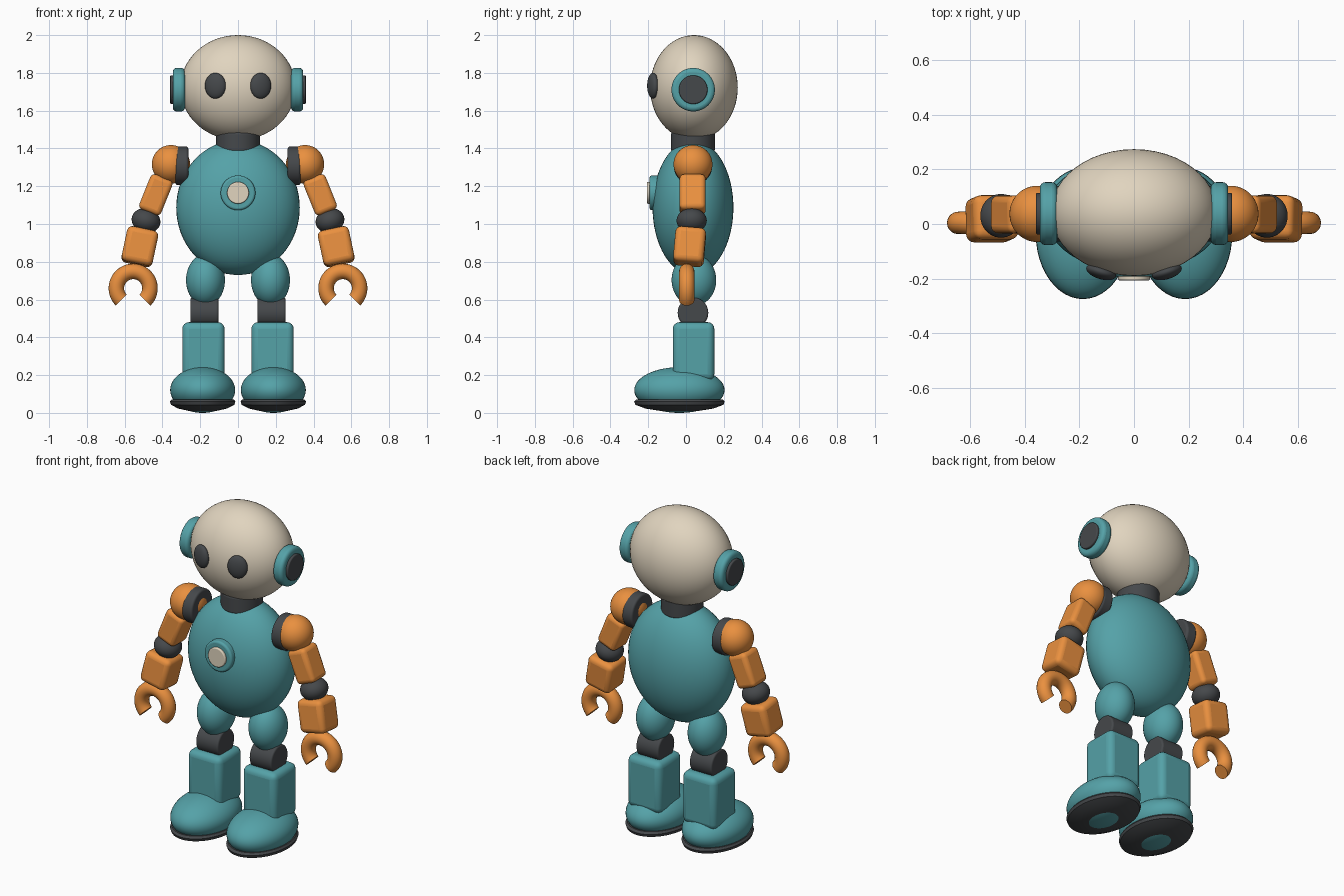
import bpy, bmesh
from math import sin, cos, pi, radians
from mathutils import Matrix

if "Cube" in bpy.data.objects:
    bpy.data.objects.remove(bpy.data.objects["Cube"])


def material(name, rgb):
    m = bpy.data.materials.new(name)
    m.diffuse_color = (*rgb, 1)
    m.use_nodes = True
    m.node_tree.nodes["Principled BSDF"].inputs["Base Color"].default_value = m.diffuse_color
    return m


CREAM = material("cream", (0.75, 0.66, 0.52))
TEAL = material("teal", (0.09, 0.36, 0.39))
ORANGE = material("orange", (0.82, 0.28, 0.05))
DARK = material("dark", (0.06, 0.065, 0.07))


def finish(bm, name, loc, mat, rot=(0, 0, 0), bevel=0, segments=4):
    bmesh.ops.recalc_face_normals(bm, faces=bm.faces)
    mesh = bpy.data.meshes.new(name)
    bm.to_mesh(mesh)
    bm.free()
    ob = bpy.data.objects.new(name, mesh)
    bpy.context.collection.objects.link(ob)
    ob.location, ob.rotation_euler = loc, [radians(a) for a in rot]
    mesh.materials.append(mat)
    bpy.ops.object.select_all(action='DESELECT')
    ob.select_set(True)
    bpy.context.view_layer.objects.active = ob
    bpy.ops.object.shade_smooth_by_angle(angle=radians(35))
    if bevel:
        b = ob.modifiers.new("rounding", 'BEVEL')
        b.width, b.segments, b.limit_method = bevel, segments, 'ANGLE'
    return ob


def ball(name, loc, radii, mat, rot=(0, 0, 0)):
    bm = bmesh.new()
    bmesh.ops.create_uvsphere(bm, u_segments=48, v_segments=32, radius=1,
                              matrix=Matrix.Diagonal((*radii, 1)))
    return finish(bm, name, loc, mat, rot)


def box(name, loc, size, mat, rot=(0, 0, 0), bevel=0.03):
    bm = bmesh.new()
    bmesh.ops.create_cube(bm, size=1, matrix=Matrix.Diagonal((*size, 1)))
    return finish(bm, name, loc, mat, rot, bevel)


def drum(name, loc, radius, depth, mat, rot=(0, 0, 0), bevel=0.01):
    bm = bmesh.new()
    bmesh.ops.create_cone(bm, cap_ends=True, segments=48, radius1=radius,
                          radius2=radius, depth=depth)
    return finish(bm, name, loc, mat, rot, bevel)


def sole(name, loc, rx, ry, profile, mat):
    # profile of (relative radius, z) turned around an ellipse
    bm = bmesh.new()
    n = 48
    rings = [[bm.verts.new((rx * r * cos(2 * pi * i / n), ry * r * sin(2 * pi * i / n), z))
              for i in range(n)] for r, z in profile]
    for a, b in zip(rings, rings[1:]):
        for i in range(n):
            bm.faces.new((a[i], a[(i + 1) % n], b[(i + 1) % n], b[i]))
    bm.faces.new(rings[0])
    bm.faces.new(rings[-1])
    return finish(bm, name, loc, mat)


def claw(name, loc, major, minor, mat):
    # three-quarter ring in the xz plane, open at the bottom
    bm = bmesh.new()
    n, k = 36, 20
    rings = []
    for i in range(n + 1):
        a = radians(-45 + 270 * i / n)
        ring = []
        for j in range(k):
            t = 2 * pi * j / k
            r = major + minor * cos(t)
            ring.append(bm.verts.new((r * cos(a), minor * sin(t), r * sin(a))))
        rings.append(ring)
    for a, b in zip(rings, rings[1:]):
        for j in range(k):
            bm.faces.new((a[j], a[(j + 1) % k], b[(j + 1) % k], b[j]))
    bm.faces.new(rings[0])
    bm.faces.new(rings[-1])
    return finish(bm, name, loc, mat)


# Head, neck and body
ball("head", (0, 0.042, 1.722), (0.305, 0.232, 0.278), CREAM)
drum("neck", (0, 0.037, 1.435), 0.116, 0.11, DARK, bevel=0.015)
ball("body", (0, 0.037, 1.087), (0.327, 0.214, 0.357), TEAL)

# Chest button
drum("chest_ring", (0, -0.165, 1.165), 0.092, 0.055, TEAL, (90, 0, 0), 0.012)
drum("chest_button", (0, -0.18, 1.165), 0.058, 0.054, CREAM, (90, 0, 0), 0.006)

SOLE = [(0.6, 0.072), (0.95, 0.072), (1, 0.06), (0.97, 0.043),
        (0.75, 0.023), (0.42, 0.0105), (0.05, 0.006)]

for s, side in ((-1, "right"), (1, "left")):
    # Eye and ear
    ball(side + "_eye", (s * 0.12, -0.175, 1.732), (0.057, 0.027, 0.068), DARK, (0, 0, s * 17))
    drum(side + "_ear", (s * 0.313, 0.038, 1.711), 0.115, 0.064, TEAL, (0, 90, 0), 0.02)
    drum(side + "_ear_cap", (s * 0.334, 0.038, 1.711), 0.076, 0.05, DARK, (0, 90, 0), 0.006)

    # Arm
    drum(side + "_shoulder_socket", (s * 0.297, 0.037, 1.308), 0.102, 0.068, DARK, (0, 90, 0), 0.012)
    ball(side + "_shoulder", (s * 0.355, 0.037, 1.316), (0.101, 0.103, 0.102), ORANGE)
    box(side + "_upper_arm", (s * 0.435, 0.035, 1.155), (0.125, 0.138, 0.2), ORANGE, (0, -s * 22, 0), 0.025)
    ball(side + "_elbow", (s * 0.487, 0.03, 1.018), (0.077, 0.08, 0.064), DARK, (0, -s * 17, 0))
    box(side + "_forearm", (s * 0.52, 0.019, 0.88), (0.168, 0.162, 0.19), ORANGE, (-5, -s * 12, 0), 0.03)
    claw(side + "_hand", (s * 0.555, 0.004, 0.66), 0.089, 0.041, ORANGE)

    # Leg
    ball(side + "_thigh", (s * 0.172, 0.042, 0.703), (0.103, 0.118, 0.137), TEAL)
    drum(side + "_knee", (s * 0.178, 0.037, 0.53), 0.081, 0.148, DARK, (0, 90, 0), 0.01)
    box(side + "_shin", (s * 0.183, 0.04, 0.325), (0.224, 0.22, 0.31), TEAL, bevel=0.035)
    ball(side + "_foot", (s * 0.187, -0.035, 0.121), (0.172, 0.239, 0.121), TEAL)
    sole(side + "_sole", (s * 0.187, -0.035, 0), 0.173, 0.24, SOLE, DARK)
